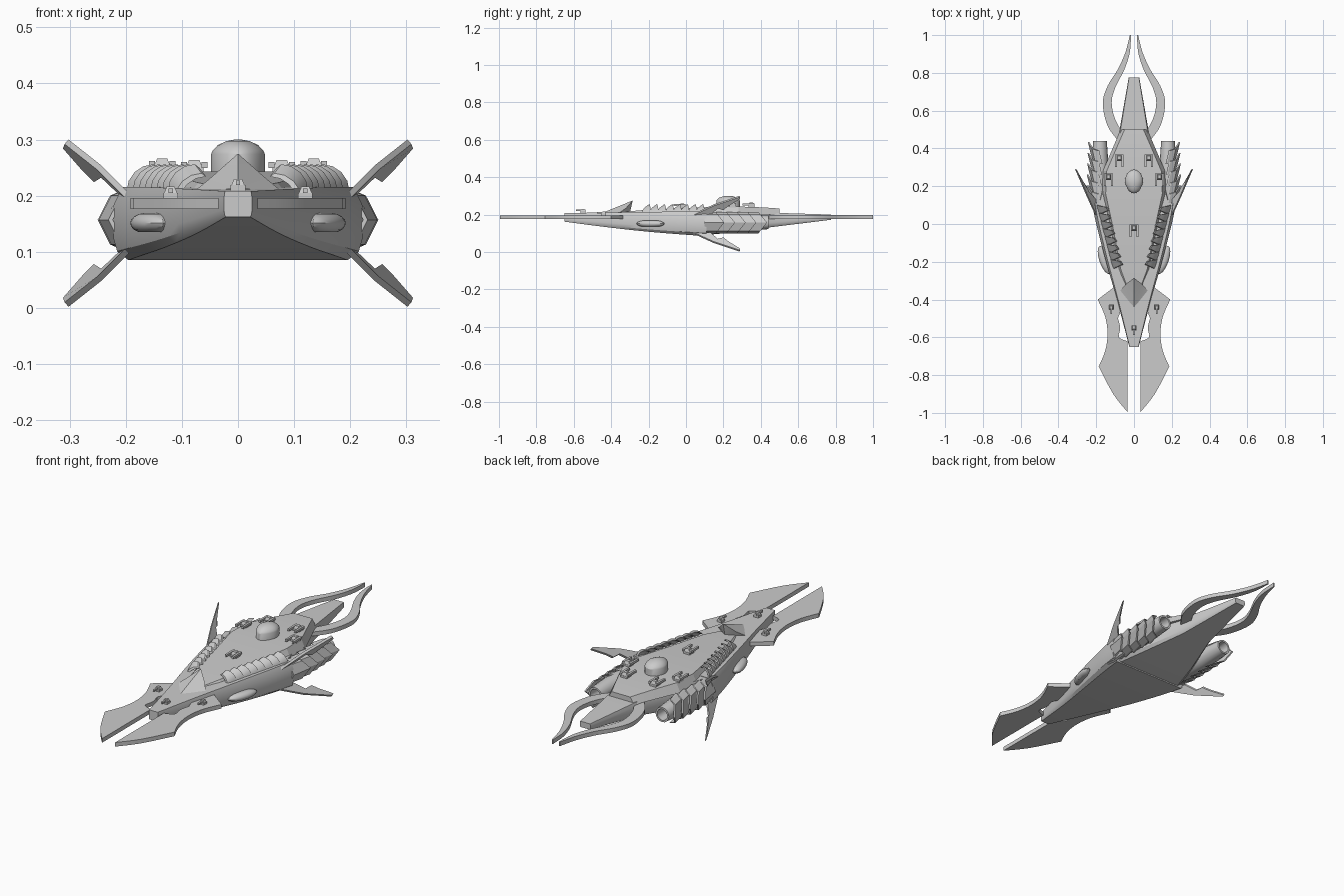
import bpy, bmesh, math
from mathutils import Vector

if "Cube" in bpy.data.objects:
    bpy.data.objects.remove(bpy.data.objects["Cube"], do_unlink=True)

grey = bpy.data.materials.new("hull_grey")
grey.use_nodes = True
grey.diffuse_color = (0.6, 0.6, 0.6, 1)
grey.node_tree.nodes["Principled BSDF"].inputs["Base Color"].default_value = (0.6, 0.6, 0.6, 1)


def finish(name, bm, mirror=False, angle=30):
    """Turn a bmesh into an object, optionally mirrored across x = 0."""
    bmesh.ops.recalc_face_normals(bm, faces=bm.faces)
    mesh = bpy.data.meshes.new(name)
    bm.to_mesh(mesh)
    bm.free()
    mesh.materials.append(grey)
    ob = bpy.data.objects.new(name, mesh)
    bpy.context.collection.objects.link(ob)
    if mirror:
        mod = ob.modifiers.new("mirror", "MIRROR")
        mod.use_mirror_merge = False
    bpy.ops.object.select_all(action="DESELECT")
    ob.select_set(True)
    bpy.context.view_layer.objects.active = ob
    bpy.ops.object.shade_smooth_by_angle(angle=math.radians(angle))
    return ob


def add_loft(bm, rings):
    """Skin a list of closed rings and cap both ends."""
    loops = [[bm.verts.new(p) for p in ring] for ring in rings]
    n = len(loops[0])
    for a, b in zip(loops, loops[1:]):
        for i in range(n):
            j = (i + 1) % n
            bm.faces.new((a[i], a[j], b[j], b[i]))
    bm.faces.new(loops[0])
    bm.faces.new(loops[-1])


def loft(name, rings, mirror=False, angle=30):
    bm = bmesh.new()
    add_loft(bm, rings)
    return finish(name, bm, mirror, angle)


def slab(name, outline, offset, mirror=True):
    """Thicken a closed 3D outline by an offset vector."""
    off = Vector(offset)
    return loft(name, [[Vector(p) for p in outline], [Vector(p) + off for p in outline]], mirror, 20)


def smooth_path(points, steps=5):
    """Catmull-Rom points through a short list."""
    pts = [Vector(p) for p in points]
    pts = [pts[0]] + pts + [pts[-1]]
    out = []
    for a, b, c, d in zip(pts, pts[1:], pts[2:], pts[3:]):
        for k in range(steps):
            t = k / steps
            out.append(0.5 * (2 * b + (c - a) * t + (2 * a - 5 * b + 4 * c - d) * t * t
                              + (3 * b - a - 3 * c + d) * t ** 3))
    return out + [pts[-1]]


def hull_ring(y, w, zb, zt):
    h = zt - zb
    half = [(w * 0.88, zb), (w * 0.97, zb + h * 0.12), (w, zb + h * 0.3),
            (w, zt - h * 0.25), (w * 0.93, zt)]
    return [(x, y, z) for x, z in half] + [(-x, y, z) for x, z in reversed(half)]


# Main hull: long curved prow, then the tapering stern
prow = smooth_path([(-0.65, 0.025, 0.162), (-0.42, 0.085, 0.132), (-0.2, 0.148, 0.108),
                    (0, 0.2, 0.092), (0.11, 0.222, 0.085)], 3)
loft("front_hull", [hull_ring(y, w, zb, 0.208 + 0.007 * min(1, (y + 0.65) * 2)) for y, w, zb in prow])
loft("rear_hull", [hull_ring(*s) for s in [(0.1, 0.2, 0.09, 0.213), (0.25, 0.155, 0.104, 0.212),
                                           (0.45, 0.085, 0.132, 0.21), (0.775, 0.028, 0.172, 0.2)]])

# Raised upper deck
deck = []
for y, w, z in [(-0.32, 0.04, 0.216), (-0.24, 0.07, 0.223), (0, 0.115, 0.235), (0.16, 0.15, 0.243),
                (0.28, 0.145, 0.243), (0.42, 0.085, 0.238), (0.5, 0.05, 0.232)]:
    deck.append([(-w - 0.02, y, 0.2), (-w, y, z), (w, y, z), (w + 0.02, y, 0.2)])
loft("upper_deck", deck, angle=10)

# Swept cowl ahead of the deck
bm = bmesh.new()
nose, peak, heel = (bm.verts.new(p) for p in [(0, -0.44, 0.212), (0, -0.285, 0.275), (0, -0.3, 0.21)])
for s in (-1, 1):
    shoulder = bm.verts.new((s * 0.045, -0.32, 0.235))
    wing = bm.verts.new((s * 0.075, -0.355, 0.21))
    for f in [(nose, wing, shoulder), (nose, shoulder, peak), (peak, shoulder, heel),
              (shoulder, wing, heel), (nose, heel, wing)]:
        bm.faces.new(f)
finish("front_cowl", bm)

# Bridge dome
dome = []
for r, z in [(1, 0.23), (1, 0.274), (0.93, 0.281), (0.75, 0.29), (0.45, 0.297), (0.12, 0.3)]:
    ring = []
    for i in range(24):
        a = math.tau * i / 24
        taper = 1 - 0.18 * max(0, -math.sin(a))
        ring.append((0.048 * r * math.cos(a) * taper, 0.225 + 0.063 * r * math.sin(a), z))
    dome.append(ring)
loft("bridge_dome", dome)

# Twin blades at the prow
outer = smooth_path([(0.035, -0.995), (0.11, -0.9), (0.187, -0.755)], 4)
outer += smooth_path([(0.187, -0.755), (0.152, -0.67), (0.14, -0.58), (0.153, -0.49), (0.192, -0.4)], 4)
outer += smooth_path([(0.1, -0.33), (0.06, -0.43)], 1)
outer += smooth_path([(0.085, -0.5), (0.073, -0.55), (0.08, -0.6), (0.035, -0.62)], 3)
clean = [p for i, p in enumerate(outer) if i == 0 or (p - outer[i - 1]).length > 0.001]
slab("prow_blade", [(p.x, p.y, 0.176) for p in clean], (0, 0, 0.02))

# Curling tendrils at the stern
out_edge = smooth_path([(0.075, 0.43), (0.14, 0.52), (0.165, 0.64), (0.14, 0.73),
                        (0.085, 0.82), (0.045, 0.91), (0.022, 1.0)])
in_edge = smooth_path([(0.05, 0.47), (0.098, 0.55), (0.118, 0.64), (0.1, 0.72),
                       (0.05, 0.82), (0.022, 0.91), (0.016, 1.0)])
loft("stern_tendril", [[(a.x, a.y, 0.177), (a.x, a.y, 0.197), (b.x, b.y, 0.197), (b.x, b.y, 0.177)]
                       for a, b in zip(out_edge, in_edge)], True)

# Upper and lower swept fins
fin = [(0.195, 0.04, 0.205), (0.245, 0.15, 0.255), (0.302, 0.285, 0.3), (0.305, 0.29, 0.292),
       (0.27, 0.225, 0.252), (0.25, 0.2, 0.232), (0.237, 0.17, 0.24), (0.2, 0.13, 0.205)]
slab("upper_fin", fin, (0.007, 0, -0.008))
slab("lower_fin", [(x, y, 0.302 - z) for x, y, z in fin], (0.007, 0, 0.008))

# Engine pods with open nozzles
pod = []
for y, r in [(0.08, 0.03), (0.13, 0.05), (0.3, 0.046), (0.44, 0.036), (0.44, 0.027), (0.36, 0.024)]:
    pod.append([(0.18 + r * math.cos(math.tau * i / 16), y, 0.158 + r * math.sin(math.tau * i / 16))
                for i in range(16)])
loft("engine_pod", pod, True)

# Overlapping chevron armour on the pods
bm = bmesh.new()
for k in range(5):
    y = 0.1 + 0.057 * k
    shift = -0.002 * abs(k - 1)
    front, back, inner_b, inner_f = [], [], [], []
    for x, z, sweep in [(0.185, 0.213, -0.01), (0.215, 0.2, 0), (0.237, 0.157, 0.035),
                        (0.215, 0.113, 0), (0.185, 0.1, -0.01)]:
        x += shift
        front.append((x - 0.004, y + sweep * (0 if k == 0 else 1), z))
        back.append((x + 0.013, y + 0.07 + sweep, z))
        inner_b.append((x + 0.005, y + 0.07 + sweep, z))
        inner_f.append((x - 0.012, y + sweep * (0 if k == 0 else 1), z))
    add_loft(bm, [list(p) for p in zip(front, back, inner_b, inner_f)])
finish("pod_armour", bm, True, 15)

# Row of curved scales along each deck edge
bm = bmesh.new()
for k in range(8):
    y = -0.245 + 0.041 * k
    xo = 0.125 + 0.0105 * k
    rows = []
    for i in range(5):
        a = math.pi / 2 * i / 4
        x = xo - 0.048 * (1 - math.cos(a))
        z = 0.208 + 0.048 * math.sin(a)
        reach = y + 0.06 - 0.012 * i / 4
        start = y + 0.03 * i / 4
        rows.append([(x - 0.012, start, z - 0.016), (x, reach, z),
                     (x - 0.008, reach, z - 0.006), (x - 0.02, start, z - 0.022)])
    add_loft(bm, rows)
finish("deck_scales", bm, True)

# Side blisters: faceted-edge pods on the hull flank
bm = bmesh.new()
bmesh.ops.create_uvsphere(bm, u_segments=20, v_segments=10, radius=1)
for v in bm.verts:
    p = v.co
    v.co = (0.155 + 0.03 * p.x + 0.022 * p.y, -0.19 + 0.075 * p.y,
            0.151 + 0.02 * max(-0.8, min(0.9, p.z)))
finish("side_blister", bm, True)


# Small gun turrets: base, housing and twin barrels
def box(bm, c, s):
    res = bmesh.ops.create_cube(bm, size=1)
    for v in res["verts"]:
        v.co = Vector(c) + Vector([a * b for a, b in zip(v.co, s)])


def turret(name, x, y, z, size, mirror, twin=True):
    bm = bmesh.new()
    box(bm, (x, y, z + 0.004 * size), (0.026 * size, 0.026 * size, 0.01 * size))
    rings = [[(x + sx * w, y + sy * w, z + h) for sx, sy in ((-1, -1), (1, -1), (1, 1), (-1, 1))]
             for w, h in ((0.012 * size, 0.008 * size), (0.007 * size, 0.02 * size))]
    add_loft(bm, rings)
    for s in ((-1, 1) if twin else (0,)):
        box(bm, (x + s * 0.014 * size, y - 0.012 * size, z + 0.013 * size),
            (0.008 * size, 0.05 * size, 0.008 * size))
    finish(name, bm, mirror)


turret("deck_turret_centre", 0, -0.02, 0.233, 1.3, False)
turret("deck_turret_middle", 0.135, 0.25, 0.24, 1.3, True)
turret("deck_turret_rear", 0.078, 0.35, 0.238, 1.3, True)
turret("nose_turret", 0, -0.55, 0.21, 1, False, False)
turret("blade_turret", 0.12, -0.44, 0.196, 1, True, False)
